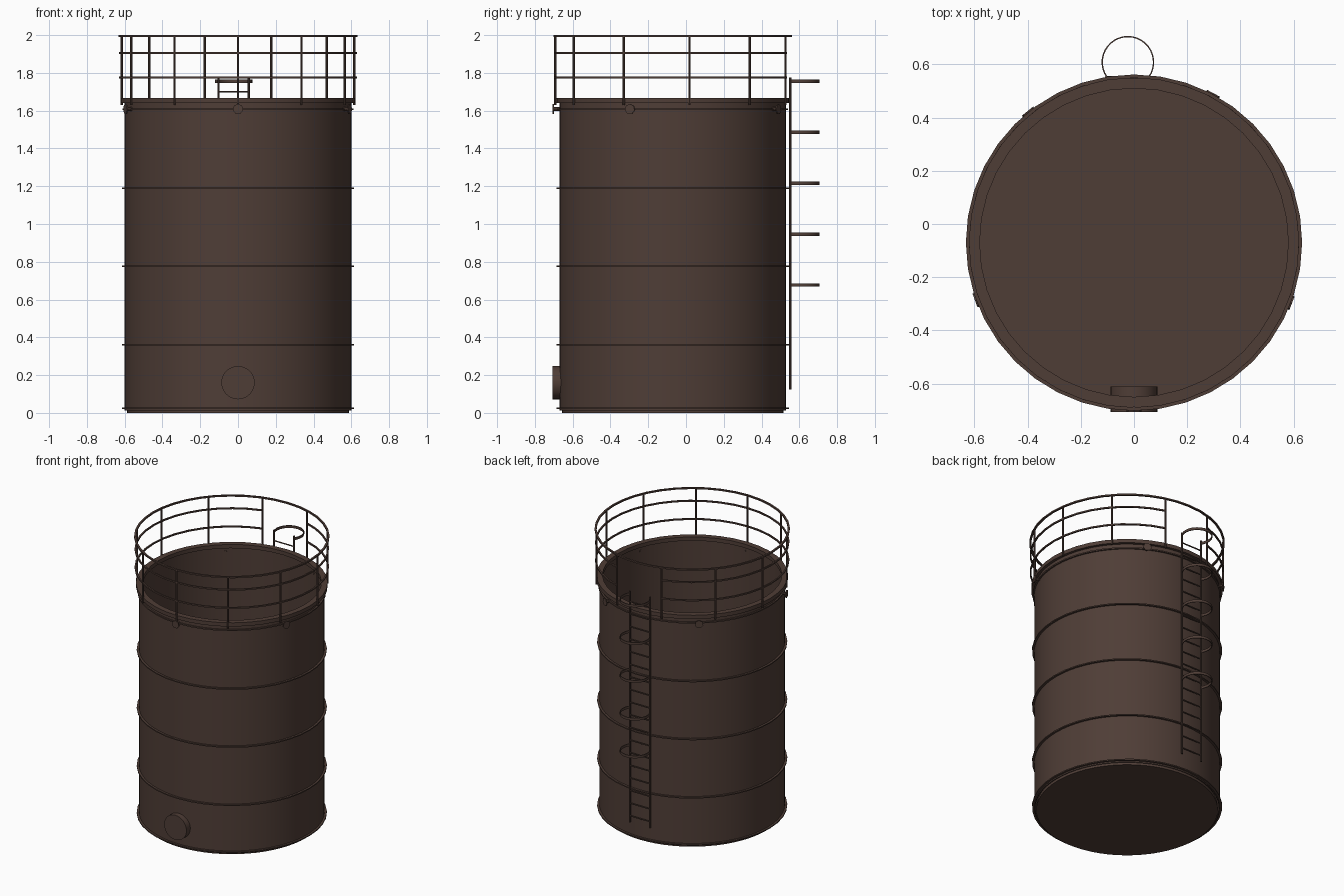
import bpy, bmesh, math
from mathutils import Vector, Matrix

if "Cube" in bpy.data.objects:
    bpy.data.objects.remove(bpy.data.objects["Cube"])

CY = -0.07            # tank axis sits slightly forward of the origin
brown = bpy.data.materials.new("dark brown steel")
brown.diffuse_color = (0.078, 0.047, 0.037, 1)
brown.use_nodes = True
brown.node_tree.nodes["Principled BSDF"].inputs["Base Color"].default_value = brown.diffuse_color


def finish(bm, name, smooth=True):
    bmesh.ops.recalc_face_normals(bm, faces=bm.faces)
    me = bpy.data.meshes.new(name)
    bm.to_mesh(me)
    bm.free()
    me.materials.append(brown)
    ob = bpy.data.objects.new(name, me)
    bpy.context.collection.objects.link(ob)
    if smooth:
        bpy.context.view_layer.objects.active = ob
        ob.select_set(True)
        bpy.ops.object.shade_smooth_by_angle(angle=math.radians(35))
        ob.select_set(False)
    return ob


def around(a, r, z, cx=0, cy=CY):
    """Point at a degrees counter-clockwise from the front."""
    t = math.radians(a)
    return Vector((cx + r * math.sin(t), cy - r * math.cos(t), z))


def sweep(bm, profile, seg, start=0, end=360, cx=0, cy=CY):
    """Revolve a closed (radius, z) profile about a vertical axis."""
    full = end - start == 360
    n = seg if full else seg + 1
    rows = [[bm.verts.new(around(start + (end - start) * i / seg, r, z, cx, cy))
             for r, z in profile] for i in range(n)]
    k = len(profile)
    for i in range(seg):
        a, b = rows[i], rows[(i + 1) % n]
        for j in range(k):
            bm.faces.new((a[j], b[j], b[(j + 1) % k], a[(j + 1) % k]))
    if not full:
        bm.faces.new(rows[0])
        bm.faces.new(rows[-1])


def rect(r0, r1, z0, z1):
    return [(r0, z0), (r1, z0), (r1, z1), (r0, z1)]


def rod(bm, p, q, r, seg=8):
    d = Vector(q) - Vector(p)
    m = Matrix.Translation((Vector(p) + Vector(q)) / 2) @ d.to_track_quat('Z', 'Y').to_matrix().to_4x4()
    bmesh.ops.create_cone(bm, cap_ends=True, segments=seg, radius1=r, radius2=r,
                          depth=d.length, matrix=m)


# Open-topped shell
bm = bmesh.new()
sweep(bm, rect(0.594, 0.60, 0.012, 1.65), 64)
finish(bm, "tank_wall")

# Floor plate
bm = bmesh.new()
rod(bm, (0, CY, 0), (0, CY, 0.022), 0.587, 64)
finish(bm, "tank_floor")

# Stiffening bands around the shell
bm = bmesh.new()
for z in (0.025, 0.36, 0.776, 1.19):
    sweep(bm, rect(0.597, 0.615, z - 0.004, z + 0.004), 40)
sweep(bm, rect(0.597, 0.611, 1.603, 1.612), 40)
finish(bm, "shell_bands")

# Top kerb
bm = bmesh.new()
sweep(bm, rect(0.58, 0.62, 1.64, 1.667), 40)
finish(bm, "top_kerb")

# Guard rails: top one is a full ring, lower two leave a gap at the ladder
STEP = 360 / 11
bm = bmesh.new()
sweep(bm, rect(0.619, 0.632, 1.99, 2.0), 40)
for z in (1.905, 1.775):
    sweep(bm, rect(0.619, 0.629, z - 0.005, z + 0.005), 36, -5 * STEP, 5 * STEP)
finish(bm, "guard_rails")

# Guard rail posts
bm = bmesh.new()
for i in range(-5, 6):
    rod(bm, around(i * STEP, 0.622, 1.63), around(i * STEP, 0.622, 1.995), 0.0065)
finish(bm, "guard_rail_posts")

# Round hatch near the base, passing through the wall
bm = bmesh.new()
rod(bm, (0, -0.707, 0.16), (0, -0.61, 0.16), 0.088, 32)
finish(bm, "base_hatch")

# Small capped nozzles below the kerb
bm = bmesh.new()
for a in (0, 69, 152, 219, 290):
    rod(bm, around(a, 0.59, 1.608), around(a, 0.636, 1.608), 0.011, 8)
    rod(bm, around(a, 0.629, 1.608), around(a, 0.636, 1.608), 0.028, 7)
finish(bm, "vent_nozzles")

# Ladder
LX, LY = -0.023, 0.552
bm = bmesh.new()
for s in (-1, 1):
    rod(bm, (LX + s * 0.08, LY, 0.125), (LX + s * 0.08, LY, 1.775), 0.006)
finish(bm, "ladder_rails")
bm = bmesh.new()
for i in range(18):
    z = 0.17 + i * 0.09
    rod(bm, (LX - 0.08, LY, z), (LX + 0.08, LY, z), 0.005, 6)
finish(bm, "ladder_rungs")

# Safety hoops
bm = bmesh.new()
for i in range(5):
    z = 0.677 + i * 0.2695
    sweep(bm, rect(0.094, 0.099, z - 0.009, z + 0.009), 24, 55, 305, LX, 0.608)
finish(bm, "ladder_hoops")
